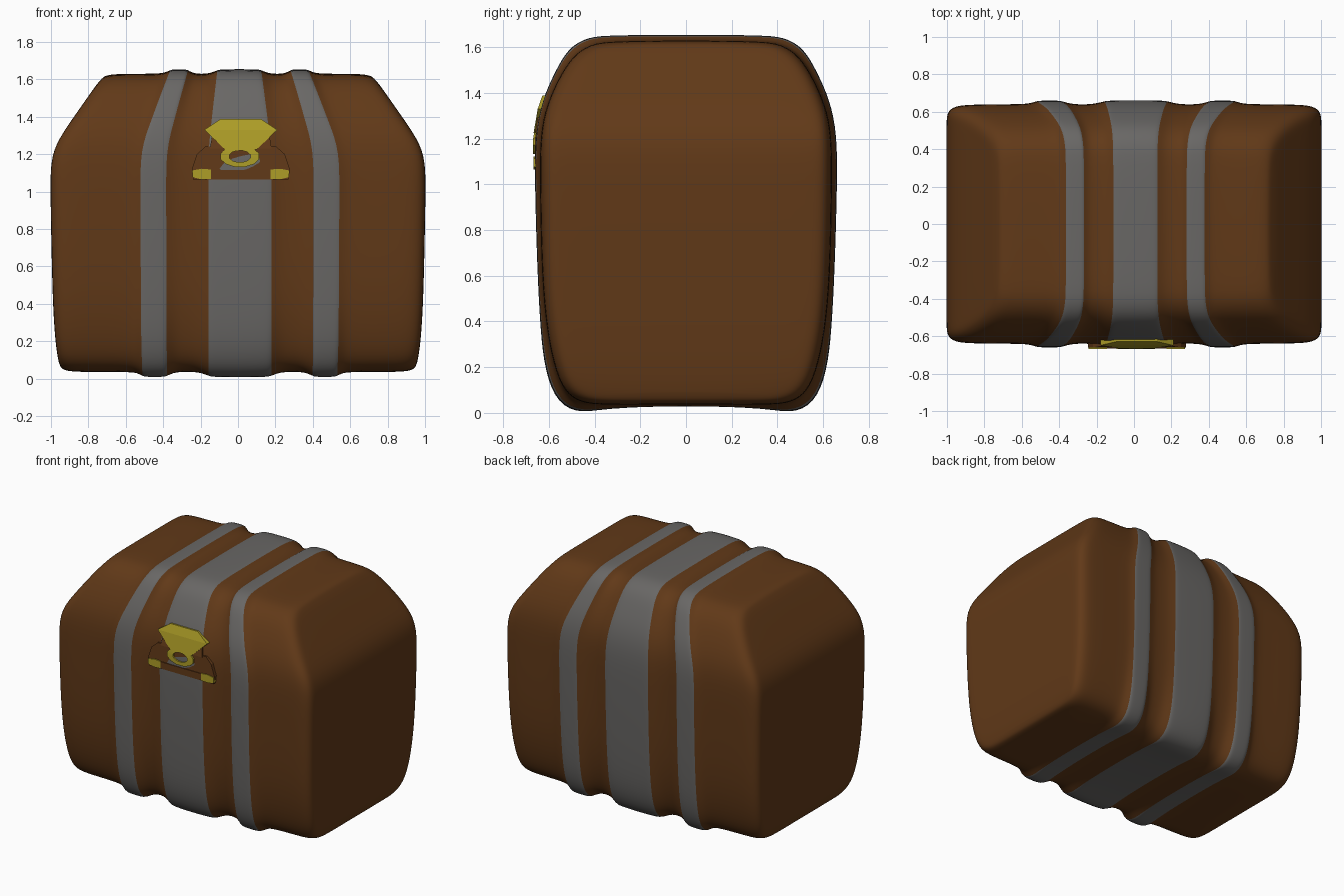
import bpy, bmesh, math

if "Cube" in bpy.data.objects:
    bpy.data.objects.remove(bpy.data.objects["Cube"])


def material(name, rgb):
    m = bpy.data.materials.new(name)
    m.diffuse_color = (*rgb, 1)
    m.use_nodes = True
    m.node_tree.nodes["Principled BSDF"].inputs["Base Color"].default_value = m.diffuse_color
    return m


LEATHER = material("brown_leather", (0.12, 0.041, 0.009))
METAL = material("grey_metal", (0.14, 0.135, 0.13))
BRASS = material("yellow_brass", (0.42, 0.34, 0.02))


def lerp_table(table, t):
    for (a, va), (b, vb) in zip(table, table[1:]):
        if t <= b:
            return va + (vb - va) * max(0, (t - a) / (b - a))
    return table[-1][1]


def finish(bm, name, mats, angle):
    bmesh.ops.recalc_face_normals(bm, faces=bm.faces)
    me = bpy.data.meshes.new(name)
    bm.to_mesh(me)
    bm.free()
    ob = bpy.data.objects.new(name, me)
    bpy.context.collection.objects.link(ob)
    for m in mats:
        me.materials.append(m)
    bpy.ops.object.select_all(action='DESELECT')
    ob.select_set(True)
    bpy.context.view_layer.objects.active = ob
    bpy.ops.object.shade_smooth_by_angle(angle=math.radians(angle))
    return ob


# half cross-sections (y, z): plain body, and raised band
BODY = [(.32, .035), (.44, .037), (.52, .075), (.57, .17), (.61, .35), (.633, .6),
        (.64, 1.0), (.64, 1.22), (.61, 1.35), (.56, 1.46), (.50, 1.56), (.42, 1.615), (.32, 1.63)]
BAND = [(.32, .03), (.46, -.008), (.565, .04), (.618, .18), (.638, .36), (.652, .65),
        (.662, 1.0), (.662, 1.22), (.63, 1.37), (.575, 1.49), (.515, 1.6), (.43, 1.645), (.33, 1.655)]
# half width by height, giving the sloping ends
WIDTH = [(.03, .93), (.07, .955), (.17, .975), (.4, .99), (.9, 1.003), (1.22, 1.003),
         (1.56, .765), (1.615, .72), (1.66, .69)]
# stations along the length: (x, band weight, y inset scale, z inset scale)
HALF = [(.145, .93, 1, 1), (.165, .8, 1, 1), (.205, .3, 1, 1), (.25, 0, 1, 1), (.32, 0, 1, 1),
        (.36, .3, 1, 1), (.397, .8, 1, 1), (.41, .93, 1, 1), (.512, .93, 1, 1), (.528, .8, 1, 1),
        (.56, .3, 1, 1), (.61, 0, 1, 1), (.88, 0, 1, 1), (.955, 0, .985, .995),
        (.99, 0, .945, .985), (1, 0, .89, .97), (1, 0, .8, .93)]
stations = [(-x, *r) for x, *r in reversed(HALF)] + [(0, 1, 1, 1)] + HALF

# chest body: one loft, bands coloured by station
bm = bmesh.new()
rings = []
for u, w, sy, sz in stations:
    half = []
    for (y0, z0), (y1, z1) in zip(BODY, BAND):
        y = (y0 + (y1 - y0) * w) * sy
        z = .84 + (z0 + (z1 - z0) * w - .84) * sz
        f = lerp_table(WIDTH, z)
        if z < .84:
            f = 1 + (f - 1) * u * u
        x = (u + (.01 if abs(u) < .7 else 0)) * f
        half.append((x, y, z))
    ring = half + [(x, -y, z) for x, y, z in reversed(half)]
    rings.append([bm.verts.new(p) for p in ring])
n = len(rings[0])
for k in range(len(rings) - 1):
    mid = abs(stations[k][0] + stations[k + 1][0]) / 2
    grey = mid < .157 or .398 < mid < .522
    for j in range(n):
        i = (j + 1) % n
        face = bm.faces.new((rings[k][j], rings[k][i], rings[k + 1][i], rings[k + 1][j]))
        face.material_index = int(grey)
for r in (rings[0], rings[-1]):
    for j in range(n // 2 - 1):
        bm.faces.new((r[j], r[j + 1], r[n - 2 - j], r[n - 1 - j]))
body = finish(bm, "chest_body", [LEATHER, METAL], 180)
sub = body.modifiers.new("smooth", 'SUBSURF')
sub.levels = sub.render_levels = 2

# front wall depth by height, for parts lying on it
WALL = [(1.0, .66), (1.2, .659), (1.33, .637), (1.39, .616)]


def plate(name, outline, out, mat, hole=None):
    """Thin plate hugging the front wall; optional hole outline of equal count."""
    bm = bmesh.new()

    def loop(pts, d):
        return [bm.verts.new((x, -(lerp_table(WALL, z) + d), z)) for x, z in pts]

    def strip(a, b):
        for i in range(len(a)):
            k = (i + 1) % len(a)
            bm.faces.new((a[i], a[k], b[k], b[i]))

    front, back = loop(outline, out), loop(outline, -.04)
    strip(front, back)
    if hole:
        hf, hb = loop(hole, out), loop(hole, -.04)
        strip(front, hf)
        strip(back, hb)
        strip(hf, hb)
    else:
        bm.faces.new(front)
        bm.faces.new(back)
    return finish(bm, name, [mat], 25)


def mirrored(half):
    return [(.015 + x, z) for x, z in half] + [(.015 - x, z) for x, z in reversed(half)]


def ellipse(a, b, z, count=12):
    return [(.01 + a * math.cos(2 * math.pi * (i + .5) / count),
             z + b * math.sin(2 * math.pi * (i + .5) / count)) for i in range(count)]


# lock backing
plate("lock_backing", mirrored([(.255, 1.065), (.262, 1.12), (.235, 1.2), (.19, 1.24)]), .002, LEATHER)
plate("lock_upper_backing", mirrored([(.165, 1.23), (.15, 1.32), (.11, 1.385)]), .006, LEATHER)

# clasp: angular top in two facets, ring, and hinge ends
plate("clasp_top", mirrored([(.195, 1.33), (.108, 1.388)]), .012, BRASS)
plate("clasp_lower", mirrored([(.085, 1.225), (.195, 1.33)]), .012, BRASS)
plate("clasp_ring", ellipse(.107, .058, 1.188), .01, BRASS, ellipse(.058, .032, 1.188))
for neck_side in (-1, 1):
    s = neck_side
    plate("clasp_neck", [(.01 + s * .04, 1.225), (.01 + s * .085, 1.23),
                         (.01 + s * .06, 1.25), (.01 + s * .01, 1.25)], .0105, BRASS)
    plate("hinge_end", [(.015 + s * x, z) for x, z in
                        [(.16, 1.067), (.21, 1.065), (.258, 1.077), (.258, 1.113), (.21, 1.122), (.16, 1.118)]],
          .008, BRASS)
# hinge bar between the ends
plate("hinge_bar", mirrored([(.165, 1.067), (.165, 1.115)]), .006, LEATHER)
